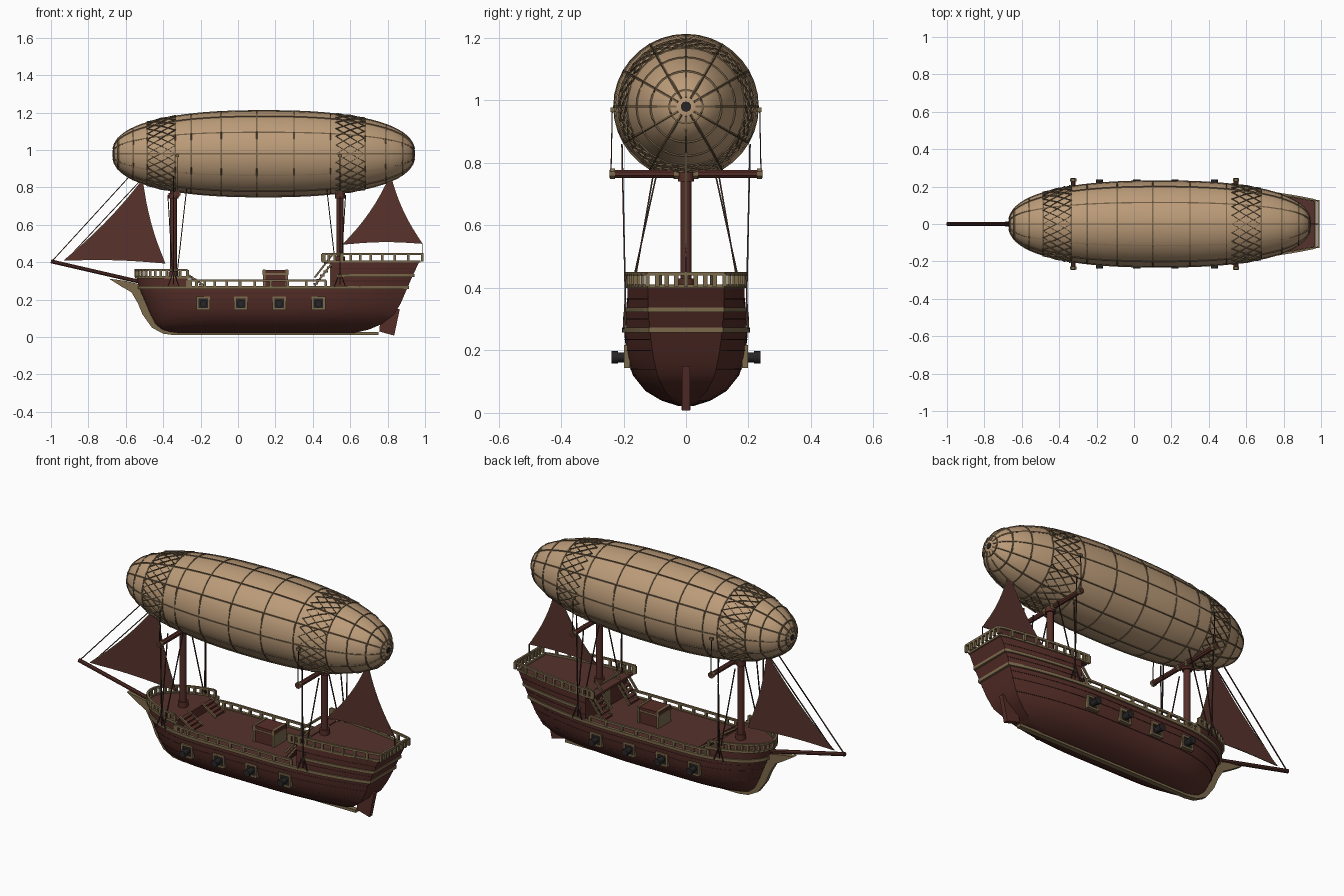
import bpy, bmesh, math
from mathutils import Vector

if "Cube" in bpy.data.objects:
    bpy.data.objects.remove(bpy.data.objects["Cube"])


def material(name, r, g, b):
    m = bpy.data.materials.new(name)
    m.use_nodes = True
    m.diffuse_color = (r, g, b, 1)
    m.node_tree.nodes["Principled BSDF"].inputs["Base Color"].default_value = (r, g, b, 1)
    return m


WOOD = material("red_brown_wood", .092, .027, .021)
DECK = material("deck_wood", .092, .032, .025)
SEAM = material("dark_seam", .05, .017, .014)
TRIM = material("tan_trim", .2, .143, .072)
CLOTH = material("envelope_cloth", .5, .33, .19)
ROPE = material("net_rope", .19, .13, .07)
LINE = material("dark_line", .05, .026, .02)
SAIL = material("sail_cloth", .098, .032, .025)
IRON = material("gun_iron", .02, .018, .018)


def finish(bm, name, *mats, smooth=None):
    bmesh.ops.remove_doubles(bm, verts=bm.verts, dist=1e-5)
    bmesh.ops.recalc_face_normals(bm, faces=bm.faces)
    me = bpy.data.meshes.new(name)
    bm.to_mesh(me)
    bm.free()
    ob = bpy.data.objects.new(name, me)
    bpy.context.collection.objects.link(ob)
    for m in mats:
        me.materials.append(m)
    if smooth:
        bpy.ops.object.select_all(action="DESELECT")
        ob.select_set(True)
        bpy.context.view_layer.objects.active = ob
        bpy.ops.object.shade_smooth_by_angle(angle=math.radians(smooth))


def tubes(name, paths, radius, mat, sides=4, closed=False):
    """Sweep a round section along every path and join them in one mesh."""
    bm = bmesh.new()
    for path in paths:
        pts = [Vector(p) for p in path]
        n, rings = len(pts), []
        for i, p in enumerate(pts):
            a = pts[i - 1] if i or closed else p
            b = pts[(i + 1) % n] if i < n - 1 or closed else p
            d = (b - a).normalized()
            u = d.cross(Vector((0, 0, 1)) if abs(d.z) < .9 else Vector((1, 0, 0))).normalized()
            v = d.cross(u)
            angs = [math.tau * (k + .5) / sides for k in range(sides)]
            rings.append([bm.verts.new(p + (u * math.cos(t) + v * math.sin(t)) * radius) for t in angs])
        for i in range(n if closed else n - 1):
            r, s = rings[i], rings[(i + 1) % n]
            for k in range(sides):
                bm.faces.new((r[k], r[k - 1], s[k - 1], s[k]))
        if not closed:
            bm.faces.new(rings[0])
            bm.faces.new(rings[-1])
    finish(bm, name, mat, smooth=40 if sides > 5 else None)


def boxes(name, items, mat):
    """Items are (centre, size) pairs."""
    bm = bmesh.new()
    for c, s in items:
        for v in bmesh.ops.create_cube(bm, size=1)["verts"]:
            v.co = Vector(c) + Vector([v.co[i] * s[i] for i in range(3)])
    finish(bm, name, mat)


def plate(name, outline, thick, mat):
    """Outline in x and z, given a thickness along y."""
    bm = bmesh.new()
    f = bm.faces.new([bm.verts.new((x, -thick / 2, z)) for x, z in outline])
    for v in bmesh.ops.extrude_face_region(bm, geom=[f])["geom"]:
        if isinstance(v, bmesh.types.BMVert):
            v.co.y = thick / 2
    finish(bm, name, mat)


def both(paths):
    return paths + [[(x, -y, z) for x, y, z in p] for p in paths]


# Waterlines of the hull: height, bow, stern, half width, stern taper
LINES = [(.022, -.36, .62, .025, .5), (.04, -.41, .70, .08, .5), (.07, -.445, .77, .13, .48),
         (.12, -.47, .835, .17, .46), (.18, -.495, .87, .19, .45), (.25, -.525, .9, .197, .42),
         (.33, -.545, .935, .195, .38), (.40, -.55, .968, .19, .36), (.45, -.55, .988, .19, .35)]


def waterline(z):
    for a, b in zip(LINES, LINES[1:]):
        if z <= b[0]:
            k = (z - a[0]) / (b[0] - a[0])
            return [p + (q - p) * k for p, q in zip(a[1:], b[1:])]


def side(z, x0=-9, x1=9, n=26):
    """Points of one hull side at height z, bow to stern."""
    bow, stern, width, taper = waterline(z)
    t0, t1 = [min(1, max(0, (x - bow) / (stern - bow))) for x in (x0, x1)]
    out = []
    for i in range(n + 1):
        t = t0 + (t1 - t0) * (i / n) ** 1.6
        f = 1 - taper * max(0, (t - .6) / .4) ** 2
        if t < .28:
            f = math.sqrt(1 - (1 - t / .28) ** 2)
        out.append((bow + t * (stern - bow), width * f, z))
    return out


def mirror(path):
    return [(x, -y, z) for x, y, z in reversed(path)]


def shell(name, heights, x0=-9, x1=9):
    bm = bmesh.new()
    rows = [[bm.verts.new(p) for p in (lambda s: s + mirror(s))(side(z, x0, x1))] for z in heights]
    for a, b in zip(rows, rows[1:]):
        for i in range(len(a)):
            bm.faces.new((a[i - 1], a[i], b[i], b[i - 1]))
    bm.faces.new(rows[0])
    bm.faces.new(rows[-1]).material_index = 1
    finish(bm, name, WOOD, DECK, smooth=25)


# Hull and raised decks
shell("hull", [.022, .03, .04, .055, .07, .095, .12, .15, .18, .215, .25, .268])
shell("forecastle", [.268, .32], x1=-.27)
shell("aft_castle", [.268, .30, .33, .365, .40], x0=.5)
tubes("plank_seams", both([side(z) for z in (.14, .2, .235)] + [side(z, .5) for z in (.3, .365)]), .0025, SEAM)


def round_bow(z, x1):
    s = side(z, x1=x1)
    return mirror(s)[:-1] + s


def round_stern(z, x0):
    s = side(z, x0)
    return s + mirror(s)


# Wales, rails and railing posts
tubes("main_wale", [round_stern(.265, -9)], .012, TRIM)
tubes("stern_wale", [round_stern(.33, .53)], .011, TRIM)
tubes("aft_deck_edge", [round_stern(.405, .45)], .008, TRIM)
tubes("aft_rail", [round_stern(.445, .45)], .008, TRIM)
tubes("bow_deck_edge", [round_bow(.32, -.25)], .010, TRIM)
tubes("bow_rail", [round_bow(.358, -.27)], .008, TRIM)
tubes("waist_rail", both([side(.303, -.27, .47)]), .008, TRIM)
posts = []
for z, x0, x1, low in ((.358, -9, -.27, .32), (.303, -.27, .47, .265), (.445, .45, 9, .405)):
    for x, y, _ in side(z, x0, x1, 11):
        posts += [((x, s * y, (z + low) / 2), (.014, .012, z - low)) for s in (-1, 1)]
x_end, y_end, _ = side(.445)[-1]
posts += [((x_end, y_end * k / 4, .425), (.012, .014, .04)) for k in range(-3, 4)]
boxes("railing_posts", posts, TRIM)
tubes("front_rails", [[(.47, -.08, .445), (.47, .08, .445)]], .007, TRIM)
boxes("aft_deck_ledge", [((.485, 0, .399), (.05, .37, .012))], DECK)

# Keel, stem and rudder
plate("keel_and_stem", [(-.69, .312), (-.62, .268), (-.57, .24), (-.535, .18), (-.51, .12), (-.46, .05), (-.40, .018),
      (-.34, .01), (.75, .01), (.75, .026), (-.33, .026), (-.38, .04), (-.43, .08), (-.465, .14), (-.49, .22),
      (-.52, .28), (-.6, .3)], .028, TRIM)
plate("rudder", [(.755, .03), (.835, .008), (.865, .15), (.83, .15), (.76, .08)], .026, WOOD)

# Bowsprit, masts and yards
tubes("bowsprit", [[(-.48, 0, .285), (-1, 0, .405)]], .011, WOOD, 8)
MASTS = (-.345, .545)
tubes("masts", [[(x, 0, .26), (x, 0, .79)] for x in MASTS], .018, WOOD, 10)
tubes("mast_collars", [[(x, 0, z), (x, 0, z + .03)] for x, z in ((-.345, .32), (.545, .40), (-.345, .74), (.545, .74))],
      .027, WOOD, 10)
YARDS = (-.325, .545)
tubes("yards", [[(x, -.245, .765), (x, .245, .765)] for x in YARDS], .014, WOOD, 8)
tubes("yard_bands", [[(x, y - .008, .765), (x, y + .008, .765)] for x in YARDS for y in (-.235, -.03, .03, .235)],
      .018, TRIM, 8)


# Sails with rope edging
def sag(a, b, depth):
    dx, dz = b[0] - a[0], b[1] - a[1]
    return [(a[0] + dx * t - dz * depth * 4 * t * (1 - t), a[1] + dz * t + dx * depth * 4 * t * (1 - t))
            for t in [i / 8 for i in range(8)]]


for name, corners, depth in (("jib_sail", [(-.51, .84), (-.93, .41), (-.39, .395)], (.03, .02, .04)),
                             ("stern_sail", [(.815, .865), (.56, .495), (.985, .5)], (.05, .03, .05))):
    edge = [p for i in range(3) for p in sag(corners[i], corners[(i + 1) % 3], depth[i])]
    plate(name, edge, .006, SAIL)
    tubes(name + "_edging", [[(x, 0, z) for x, z in edge]], .004, TRIM, closed=True)

# Rigging
tubes("stays", [[(-.995, 0, .405), (-.57, 0, .87)], [(-.92, 0, .41), (-.5, 0, .86)], [(.985, 0, .5), (.985, 0, .41)],
                [(.82, 0, .83), (.82, 0, .88)]], .0035, LINE)
shrouds = []
for m, d in ((-.345, 1), (.545, -1)):
    shrouds += [[(m + d * .07, .1, .79), (m + d * .015, .185, .30)], [(m, .205, .86), (m, .192, .28)],
                [(m - d * .03, .095, .76), (m - d * .005, .185, .35)]]
    shrouds += [[(m, .195, .35), (m + k * .03, .2, .27)] for k in (-1, 1)]
tubes("shrouds", both(shrouds), .0035, LINE)
tubes("yard_hangers", both([[(x, .24, .765), (x, .236, .97)] for x in YARDS]), .0025, LINE)
boxes("hanger_knots", [((x, s * .235, .97), (.02, .014, .014)) for x in YARDS for s in (-1, 1)], TRIM)

# Gun ports and cannons
frames, holes, barrels, muzzles = [], [], [], []
for x in (-.185, .015, .22, .43):
    for s in (-1, 1):
        holes.append(((x, s * .189, .18), (.06, .008, .06)))
        for k in (-1, 1):
            frames += [((x + k * .031, s * .189, .18), (.011, .02, .073)), ((x, s * .189, .18 + k * .031), (.06, .02, .011))]
        barrels.append([(x, s * .15, .178), (x, s * .235, .178)])
        muzzles.append([(x, s * .218, .178), (x, s * .238, .178)])
boxes("gun_port_frames", frames, TRIM)
boxes("gun_port_holes", holes, IRON)
tubes("cannon_barrels", barrels, .016, IRON, 10)
tubes("cannon_muzzles", muzzles, .020, IRON, 10)

# Deck chest, cabin door and stairs
boxes("deck_chest", [((.2, 0, .305), (.13, .1, .08)), ((.2, 0, .35), (.14, .11, .018))], WOOD)
boxes("chest_straps", [((.2 + k * .06, 0, .312), (.012, .114, .1)) for k in (-1, 1)]
      + [((.2, s * .052, .338), (.14, .008, .01)) for s in (-1, 1)], TRIM)
boxes("cabin_door", [((.497, 0, .325), (.009, .06, .11))], TRIM)
boxes("aft_stair_treads", [((.415 + .018 * i, s * .12, .285 + .022 * i), (.024, .075, .009))
                           for i in range(6) for s in (-1, 1)], WOOD)
boxes("bow_stair_treads", [((-.195 - .02 * i, s * .1, .28 + .014 * i), (.026, .075, .009))
                           for i in range(4) for s in (-1, 1)], WOOD)
tubes("stair_rails", both([[(.41, y, z), (.51, y, z + .13)] for y in (.082, .158) for z in (.275, .318)]
                          + [[(-.18, y, .275), (-.27, y, .335)] for y in (.06, .14)]), .007, TRIM)

# Envelope
CX, CZ, HALF, RAD, POWER = .1375, .98, .8075, .23, 2.4


def on_envelope(x, a, lift=0):
    r = RAD * max(0, 1 - abs((x - CX) / HALF) ** POWER) ** (1 / POWER) + lift
    return (x, r * math.cos(a), CZ + r * math.sin(a))


def hoop(x, n=36):
    return [on_envelope(x, math.tau * k / n) for k in range(n)]


stations = [CX - HALF * math.cos(math.pi * i / 40) for i in range(41)]
bm = bmesh.new()
grid = [[bm.verts.new(p) for p in hoop(x)] for x in stations]
for a, b in zip(grid, grid[1:]):
    for k in range(36):
        bm.faces.new((a[k - 1], a[k], b[k], b[k - 1]))
finish(bm, "envelope", CLOTH, smooth=60)
tubes("envelope_end_caps", [[(CX + s * (HALF - .01), 0, CZ), (CX + s * (HALF + .002), 0, CZ)] for s in (-1, 1)], .017, IRON, 10)

# Envelope netting
tubes("net_lengthwise", [[on_envelope(x, math.tau * k / 12) for x in stations[1:-1]] for k in range(12)], .0045, ROPE)
hoops = (-.662, -.64, -.56, -.485, -.335, -.25, -.09, .1, .3, .495, .68, .79, .88, .935)
tubes("net_hoops", [hoop(x) for x in hoops], .0045, ROPE, closed=True)
lattice = []
for start in (-.485, .525):
    for x0 in (start, start + .075):
        for phase in (0, 1):
            lattice.append([on_envelope(x0 + .075 * ((k + phase) % 2), math.tau * k / 28, .003) for k in range(28)])
tubes("net_lattice", lattice, .0045, ROPE, closed=True)
